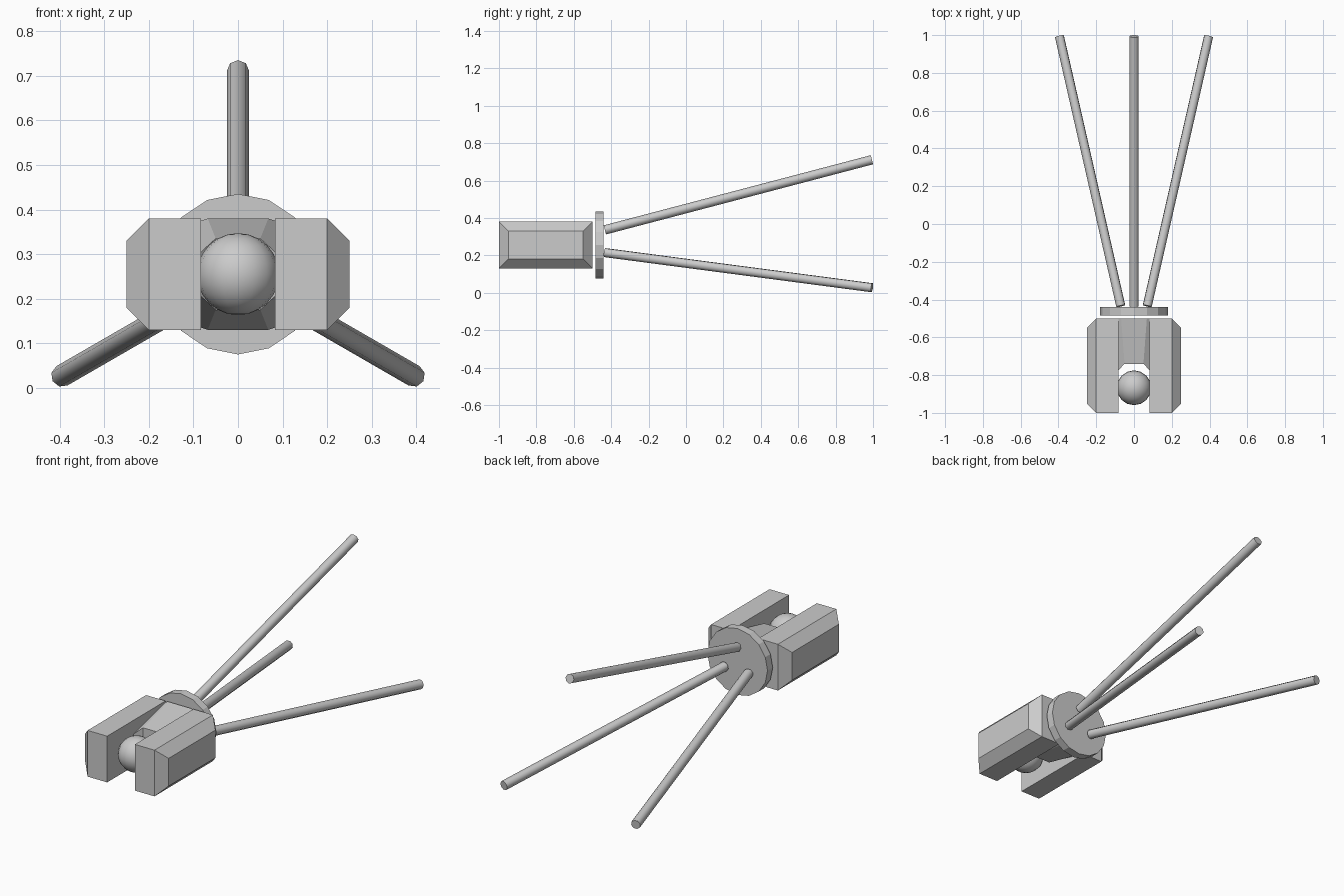
import bpy, bmesh
from math import sin, cos, pi, radians
from mathutils import Vector

if "Cube" in bpy.data.objects:
    bpy.data.objects.remove(bpy.data.objects["Cube"])

CZ = 0.255  # height of the central axis


def make_object(name, bm):
    bmesh.ops.recalc_face_normals(bm, faces=bm.faces)
    mesh = bpy.data.meshes.new(name)
    bm.to_mesh(mesh)
    bm.free()
    obj = bpy.data.objects.new(name, mesh)
    bpy.context.collection.objects.link(obj)
    return obj


def smooth(obj, angle):
    bpy.ops.object.select_all(action='DESELECT')
    obj.select_set(True)
    bpy.context.view_layer.objects.active = obj
    bpy.ops.object.shade_smooth_by_angle(angle=radians(angle))


def rod(name, start, end, radius, sides, spin=0.0):
    start, end = Vector(start), Vector(end)
    axis = (end - start).normalized()
    # radial direction used as the first corner of the section
    u = Vector((sin(spin), 0, cos(spin)))
    u = (u - axis * u.dot(axis)).normalized()
    v = axis.cross(u)
    bm = bmesh.new()
    rings = []
    for p in (start, end):
        rings.append([bm.verts.new(p + radius * (u * cos(2 * pi * i / sides) + v * sin(2 * pi * i / sides)))
                      for i in range(sides)])
    for i in range(sides):
        j = (i + 1) % sides
        bm.faces.new((rings[0][i], rings[0][j], rings[1][j], rings[1][i]))
    for r in rings:
        bm.faces.new(r)
    return make_object(name, bm)


# Side blocks: bevelled towards the outer face
for side, label in ((-1, "left"), (1, "right")):
    bm = bmesh.new()
    loops = []
    for x, inset in ((0.083, 0), (0.2, 0), (0.25, 0.05)):
        y0, y1, h = -1 + inset, -0.5 - inset, 0.125 - inset
        loops.append([bm.verts.new((side * x, y, CZ + z))
                      for y, z in ((y0, -h), (y1, -h), (y1, h), (y0, h))])
    for a, b in zip(loops, loops[1:]):
        for i in range(4):
            j = (i + 1) % 4
            bm.faces.new((a[i], a[j], b[j], b[i]))
    bm.faces.new(loops[0])
    bm.faces.new(loops[-1])
    make_object(label + "_block", bm)

# Tapered core between the blocks, with a cupped front
bm = bmesh.new()


def core_ring(xi, zi, yi, xo, zo, yo):
    quarter = [(xi, zi, yi), (xo, zo, yo)]
    pts = quarter + [(x, -z, y) for x, z, y in reversed(quarter)]
    pts += [(-x, z, y) for x, z, y in reversed(pts)]
    return [bm.verts.new((x, y, CZ + z)) for x, z, y in pts]


front = core_ring(0.05, 0.08, -0.74, 0.088, 0.045, -0.78)
back = core_ring(0.068, 0.125, -0.5, 0.088, 0.118, -0.5)
for i in range(8):
    j = (i + 1) % 8
    bm.faces.new((front[i], front[j], back[j], back[i]))
bm.faces.new(back)
bm.faces.new((front[0], front[3], front[4], front[7]))
bm.faces.new(front[0:4])
bm.faces.new(front[4:8])
make_object("core", bm)

# Ball held between the blocks
bm = bmesh.new()
bmesh.ops.create_uvsphere(bm, u_segments=16, v_segments=12, radius=0.092)
bmesh.ops.translate(bm, verts=bm.verts, vec=(0, -0.867, CZ))
smooth(make_object("ball", bm), 60)

# Round plate behind the body
rod("back_plate", (0, -0.485, CZ), (0, -0.44, CZ), 0.18, 16)

# Three splayed legs
for i, label in enumerate(("upper", "right", "left")):
    a = 2 * pi * i / 3
    ends = [(r * sin(a), y, CZ + r * cos(a)) for r, y in ((0.081, -0.434), (0.456, 0.994))]
    smooth(rod(label + "_leg", ends[0], ends[1], 0.025, 8, a), 50)
